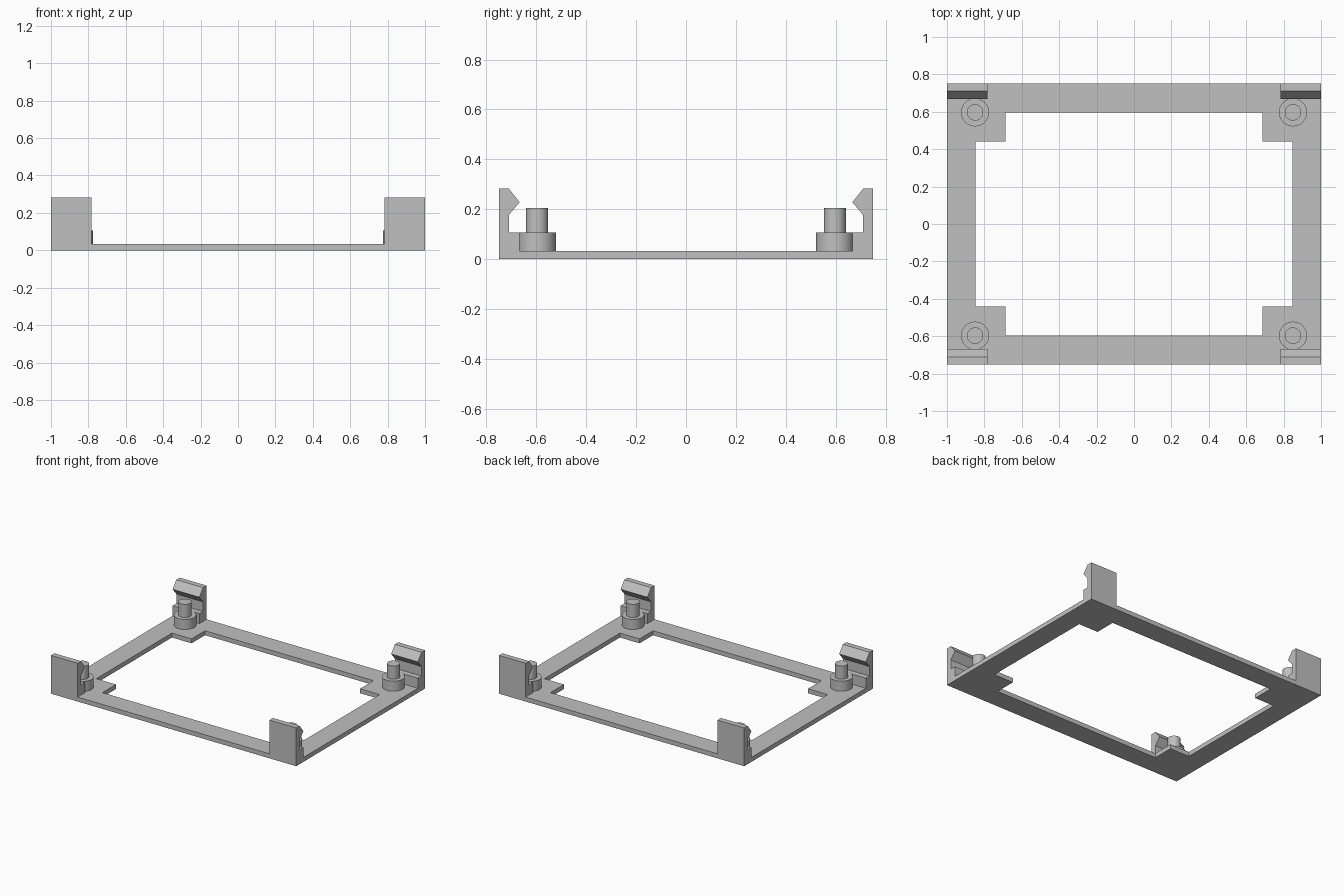
import bpy
import bmesh
from mathutils import Matrix, Vector

cube = bpy.data.objects.get("Cube")
if cube:
    bpy.data.objects.remove(cube, do_unlink=True)

# Single plastic colour
grey = bpy.data.materials.new("light_grey_plastic")
grey.use_nodes = True
colour = (0.53, 0.53, 0.53, 1)
grey.diffuse_color = colour
grey.node_tree.nodes["Principled BSDF"].inputs["Base Color"].default_value = colour

BASE = 0.033      # thickness of the flat frame
STEP = 0.107      # height of the post shoulder and clip ledge
POST = (0.85, 0.597)


def finish(bm, name):
    """Turn a bmesh into a named object with the plastic material."""
    bmesh.ops.recalc_face_normals(bm, faces=bm.faces)
    mesh = bpy.data.meshes.new(name)
    bm.to_mesh(mesh)
    bm.free()
    mesh.materials.append(grey)
    obj = bpy.data.objects.new(name, mesh)
    bpy.context.collection.objects.link(obj)
    return obj


def extrude(bm, faces, offset):
    result = bmesh.ops.extrude_face_region(bm, geom=faces)
    verts = [g for g in result["geom"] if isinstance(g, bmesh.types.BMVert)]
    bmesh.ops.translate(bm, verts=verts, vec=Vector(offset))


def mirror_to_corners(obj):
    mod = obj.modifiers.new("four_corners", "MIRROR")
    mod.use_axis = (True, True, False)
    mod.use_mirror_merge = False


# Flat frame: grid cells around an opening with square corner pads
xs = [-1, -0.847, -0.687, 0.687, 0.847, 1]
ys = [-0.75, -0.597, -0.44, 0.44, 0.597, 0.75]
bm = bmesh.new()
grid = [[bm.verts.new((x, y, 0)) for y in ys] for x in xs]
for i in range(5):
    for j in range(5):
        in_opening = 0 < i < 4 and 0 < j < 4 and (i == 2 or j == 2)
        if not in_opening:
            bm.faces.new((grid[i][j], grid[i + 1][j],
                          grid[i + 1][j + 1], grid[i][j + 1]))
bmesh.ops.delete(bm, geom=[v for v in bm.verts if not v.link_faces], context="VERTS")
extrude(bm, bm.faces[:], (0, 0, BASE))
finish(bm, "base_frame")

# Snap clips: hooked profile in y and z, swept along x
profile = [(0.75, BASE), (0.75, 0.282), (0.71, 0.282), (0.667, 0.228),
           (0.71, 0.177), (0.71, STEP), (0.667, STEP), (0.667, BASE)]
bm = bmesh.new()
side = bm.faces.new([bm.verts.new((0.782, y, z)) for y, z in profile])
extrude(bm, [side], (0.218, 0, 0))
mirror_to_corners(finish(bm, "snap_clips"))


# Locating posts: wide shoulder with a narrow pin on top
def round_post(name, radius, bottom, top):
    bm = bmesh.new()
    bmesh.ops.create_cone(bm, cap_ends=True, segments=64, radius1=radius,
                          radius2=radius, depth=top - bottom,
                          matrix=Matrix.Translation((*POST, (top + bottom) / 2)))
    for face in bm.faces:
        face.smooth = len(face.verts) == 4
    for edge in bm.edges:
        edge.smooth = all(len(f.verts) == 4 for f in edge.link_faces)
    mirror_to_corners(finish(bm, name))


round_post("post_shoulders", 0.075, BASE, STEP)
round_post("post_pins", 0.044, STEP, 0.204)
